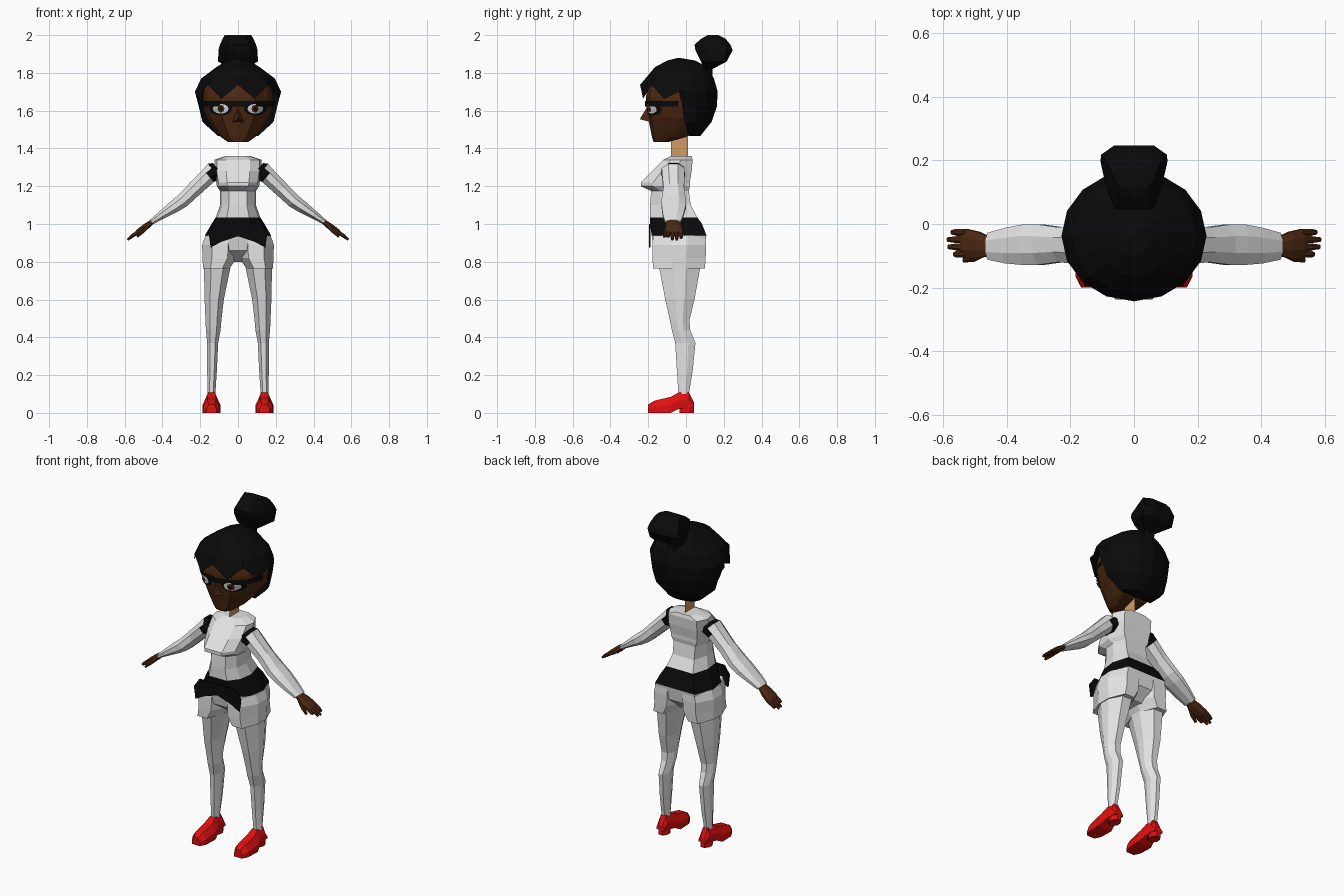
import bpy, bmesh, math
from mathutils import Vector
from mathutils.bvhtree import BVHTree

if "Cube" in bpy.data.objects:
    bpy.data.objects.remove(bpy.data.objects["Cube"])


def material(name, rgb):
    m = bpy.data.materials.new(name)
    m.diffuse_color = (*rgb, 1)
    m.use_nodes = True
    m.node_tree.nodes["Principled BSDF"].inputs["Base Color"].default_value = m.diffuse_color
    return m


WHITE = material("white cloth", (0.78, 0.78, 0.78))
BLACK = material("black", (0.003, 0.003, 0.003))
SKIN = material("brown skin", (0.075, 0.022, 0.006))
TAN = material("tan neck", (0.65, 0.33, 0.12))
RED = material("red shoe", (0.75, 0.005, 0.005))
EYE = material("eye white", (0.75, 0.75, 0.75))


def build(name, verts, faces, mats, mirror=False, rule=None):
    bm = bmesh.new()
    vs = [bm.verts.new(v) for v in verts]
    for f in faces:
        bm.faces.new([vs[i] for i in f])
    bmesh.ops.recalc_face_normals(bm, faces=bm.faces)
    if rule:
        for f in bm.faces:
            f.material_index = rule(f.calc_center_median())
    me = bpy.data.meshes.new(name)
    bm.to_mesh(me)
    bm.free()
    for m in mats:
        me.materials.append(m)
    ob = bpy.data.objects.new(name, me)
    bpy.context.collection.objects.link(ob)
    if mirror:
        ob.modifiers.new("Mirror", 'MIRROR')
    return ob


def loft(name, rings, mats, mirror=False, rule=None):
    n = len(rings[0])
    verts = [p for r in rings for p in r]
    faces = [(k * n + i, k * n + (i + 1) % n, (k + 1) * n + (i + 1) % n, (k + 1) * n + i)
             for k in range(len(rings) - 1) for i in range(n)]
    faces += [tuple(range(n)), tuple(range(len(verts) - n, len(verts)))]
    return build(name, verts, faces, mats, mirror, rule)


# Half cross-sections: (fraction of half width, fraction from front to back)
BODY = [(0, 0), (.5, 0), (.9, .25), (1, .6), (.75, 1), (0, 1)]
LIMB = [(.45, 0), (1, .35), (1, .65), (.45, 1)]
FACE = [(0, 0), (.5, .06), (.86, .3), (1, .6), (.9, 1), (0, 1)]
BUN = [(.6, 0), (.85, .35), (1, .85), (.6, 1)]


def ring(shape, z, w, yf, yb, cx=0):
    full = shape + [(-x, t) for x, t in reversed(shape) if x > 0]
    return [(cx + x * w, yf + t * (yb - yf), z) for x, t in full]


def span(shape, z, x0, x1, yf, yb):
    return ring(shape, z, (x1 - x0) / 2, yf, yb, (x0 + x1) / 2)


# Torso with a black belt band
torso = [(.80, .06, -.08, .03), (.86, .17, -.165, .095), (.94, .175, -.182, .108),
         (1.0, .14, -.19, .085), (1.035, .118, -.19, .06), (1.10, .095, -.19, .025),
         (1.175, .095, -.185, .015), (1.20, .112, -.238, .02), (1.22, .115, -.238, .02),
         (1.28, .125, -.18, .03), (1.34, .125, -.12, .035), (1.36, .065, -.08, .03)]
loft("torso", [ring(BODY, *r) for r in torso], [WHITE, BLACK],
     rule=lambda c: 1 if .94 < c.z < 1.03 else 0)

# Belt sash ends
sash = [(0, 1.0), (.12, 1.0), (.155, .95), (.145, .875), (.09, .905), (0, .935)]
build("sash", [(x, y, z) for y in (-.197, -.189) for x, z in sash],
      [tuple(range(6)), tuple(range(6, 12))] +
      [(i, (i + 1) % 6, 6 + (i + 1) % 6, 6 + i) for i in range(5)], [BLACK], True)

# Shorts legs and legs
shorts = [(.765, .045, .185, -.175, .10), (.82, .005, .188, -.177, .104),
          (.89, .0, .19, -.177, .107), (.94, .0, .172, -.175, .105)]
loft("shorts_leg", [span(LIMB, *r) for r in shorts], [WHITE], True)
leg = [(.10, .12, .162, -.04, .015), (.22, .112, .163, -.048, .035),
       (.37, .105, .163, -.057, .05), (.44, .092, .17, -.075, .022),
       (.49, .088, .172, -.085, .018), (.60, .075, .177, -.11, .045),
       (.77, .04, .18, -.142, .075)]
loft("leg", [span(LIMB, *r) for r in leg], [WHITE], True)

# Shoes: lofted front to back, plus a heel block
shoe = [(-.2, .026, 0, .045), (-.165, .044, 0, .065), (-.08, .047, 0, .085),
        (-.04, .036, .02, .108), (.015, .03, .03, .11), (.042, .026, .03, .055)]
loft("shoe", [[(.14 - w, y, a), (.14 + w, y, a), (.14 + w, y, a + (b - a) * .5),
               (.14 + w * .5, y, b), (.14 - w * .5, y, b), (.14 - w, y, a + (b - a) * .5)]
              for y, w, a, b in shoe], [RED], True)
loft("shoe_heel", [span(LIMB, 0, .11, .17, -.035, .042),
                   span(LIMB, .05, .112, .168, -.035, .042)], [RED], True)


# Arms and hands: rings turned across a downward slope
def slanted(x, z, t, cy, hy, slope=(.66, .75)):
    out = []
    for a in range(8):
        c, s = math.cos(a * math.pi / 4 + .39), math.sin(a * math.pi / 4 + .39)
        out.append((x + slope[0] * t * s * 1.08, cy + hy * c * 1.08, z + slope[1] * t * s * 1.08))
    return out


arm = [(.10, 1.285, .05, -.065, .055), (.125, 1.28, .052, -.067, .062), (.157, 1.255, .044, -.067, .06),
       (.23, 1.185, .04, -.065, .055), (.295, 1.122, .037, -.065, .064),
       (.34, 1.09, .033, -.065, .064), (.40, 1.05, .023, -.068, .056), (.458, 1.01, .014, -.07, .042)]
loft("arm", [slanted(*r) for r in arm], [WHITE, BLACK], True,
     lambda c: 1 if c.x < .15 else 0)
palm = [(.45, 1.015, .013, -.07, .028), (.49, .985, .017, -.066, .042),
        (.525, .96, .015, -.062, .046), (.54, .95, .01, -.06, .042)]
loft("palm", [slanted(*r) for r in palm], [SKIN], True)
for i, (y, tip) in enumerate([(-.095, .565), (-.072, .583), (-.049, .585), (-.026, .573)]):
    loft(f"finger_{i + 1}", [slanted(.525, .96, .011, y, .011), slanted(.555, .94, .01, y, .011),
                             slanted(tip, .94 - (tip - .555) * .8, .006, y, .007)], [SKIN], True)
loft("thumb", [slanted(.475, .99, .011, -.09, .014), slanted(.505, .962, .011, -.107, .012),
               slanted(.535, .932, .006, -.113, .008)], [SKIN], True)

# Flat neck plate
build("neck", [(0, -.08, 1.34), (0, .01, 1.34), (0, .01, 1.49), (0, -.08, 1.49)],
      [(0, 1, 2, 3)], [TAN])

# Face
face = [(1.435, .055, -.172, -.09), (1.46, .09, -.18, .0), (1.50, .125, -.188, .05),
        (1.56, .165, -.20, .08), (1.62, .186, -.21, .08), (1.67, .186, -.213, .08),
        (1.71, .18, -.205, .08), (1.75, .155, -.17, .07)]
head = loft("face", [ring(FACE, *r) for r in face], [SKIN])
build("nose", [(-.03, -.19, 1.54), (.03, -.19, 1.54), (0, -.205, 1.62), (0, -.245, 1.555)],
      [(0, 1, 3), (1, 2, 3), (2, 0, 3)], [SKIN])

# Eyes and spectacles laid over the face surface
tree = BVHTree.FromPolygons([v.co for v in head.data.vertices],
                            [p.vertices[:] for p in head.data.polygons])


def decal(name, cx, cz, rx, rz, off, mat, n=12):
    pts = [(cx, cz)] + [(cx + rx * math.cos(a * 2 * math.pi / n), cz + rz * math.sin(a * 2 * math.pi / n))
                        for a in range(n)]
    verts = [(x, tree.ray_cast(Vector((x, -1, z)), Vector((0, 1, 0)))[0].y - off, z) for x, z in pts]
    build(name, verts, [(0, 1 + i, 1 + (i + 1) % n) for i in range(n)], [mat], True)


decal("spectacle_rim", .092, 1.612, .062, .038, .006, BLACK)
decal("eye", .092, 1.61, .042, .026, .010, EYE)
decal("iris", .09, 1.61, .019, .021, .013, SKIN, 8)
decal("pupil", .09, 1.61, .009, .010, .016, BLACK, 6)
band = [(x * .193, -.218 + t * .295) for x, t in FACE[:4]]
build("spectacle_bar", [(x, y, z) for z in (1.622, 1.652) for x, y in band],
      [(i, i + 1, i + 5, i + 4) for i in range(3)], [BLACK], True)

# Hair: sixteen columns, zigzag fringe in front, long at the back
levels = [(1.865, .06, -.10, .05), (1.83, .115, -.165, .11), (1.77, .195, -.215, .148),
          (1.70, .228, -.243, .168), (1.62, .207, -.2, .163), (1.54, .188, -.15, .135),
          (1.465, .105, -.05, .075)]
N = 16
hv = [(0, -.04, 1.88)]
for k, (z, w, f, b) in enumerate(levels):
    for i in range(N):
        a = 2 * math.pi * i / N
        zz = z + (.037 if i % 2 == 0 else -.037) if k == 3 and math.cos(a) > .3 else z
        hv.append((w * math.sin(a), (f + b) / 2 - (b - f) / 2 * math.cos(a), zz))
idx = lambda k, i: 1 + k * N + i % N
hf = [(0, idx(0, i), idx(0, i + 1)) for i in range(N)]
hf += [(idx(k, i), idx(k, i + 1), idx(k + 1, i + 1), idx(k + 1, i))
       for k in range(len(levels) - 1) for i in range(N) if k < 3 or 4 <= i < 12]
hf.append(tuple(idx(6, i) for i in range(4, 13)))
build("hair", hv, hf, [BLACK])

# Hair bun
bun = [(1.78, .03, .08, .14), (1.82, .035, .09, .14), (1.86, .105, .08, .215),
       (1.92, .104, .05, .247), (1.95, .095, .045, .235), (1.98, .082, .08, .21), (2.0, .07, .115, .17)]
loft("hair_bun", [ring(BUN, *r) for r in bun], [BLACK])
